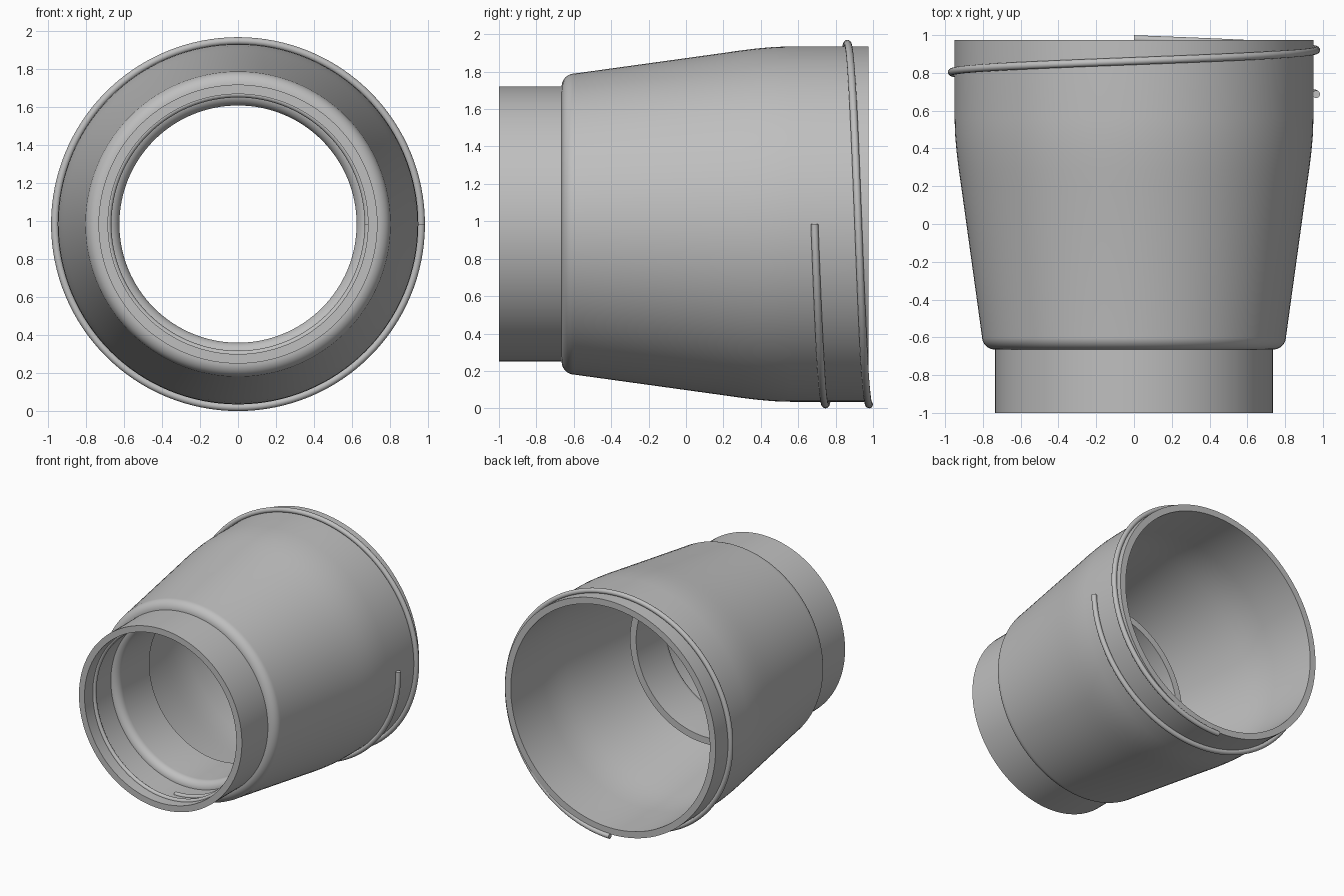
import bpy, bmesh, math
from mathutils import Vector

cube = bpy.data.objects.get("Cube")
if cube:
    bpy.data.objects.remove(cube, do_unlink=True)

AXIS_Z = 0.985
STEPS = 128

grey = bpy.data.materials.new("plain grey")
grey.use_nodes = True
colour = (0.52, 0.52, 0.52, 1)
grey.diffuse_color = colour
grey.node_tree.nodes["Principled BSDF"].inputs["Base Color"].default_value = colour


def finish(name, bm):
    bmesh.ops.recalc_face_normals(bm, faces=bm.faces)
    mesh = bpy.data.meshes.new(name)
    bm.to_mesh(mesh)
    bm.free()
    mesh.materials.append(grey)
    obj = bpy.data.objects.new(name, mesh)
    bpy.context.collection.objects.link(obj)
    bpy.ops.object.select_all(action="DESELECT")
    obj.select_set(True)
    bpy.context.view_layer.objects.active = obj
    bpy.ops.object.shade_smooth_by_angle(angle=math.radians(30))
    return obj


def radial(radius, angle, y):
    return Vector((radius * math.cos(angle), y, AXIS_Z + radius * math.sin(angle)))


def skin(bm, rings, closed):
    """Join successive rings of vertices with quads."""
    n = len(rings[0])
    for i in range(len(rings) if closed else len(rings) - 1):
        a, b = rings[i], rings[(i + 1) % len(rings)]
        for j in range(n):
            k = (j + 1) % n
            bm.faces.new((a[j], a[k], b[k], b[j]))


def lathe(name, profile):
    """Turn a closed (radius, y) outline around the long axis."""
    bm = bmesh.new()
    rings = [[bm.verts.new(radial(r, math.tau * i / STEPS, y)) for r, y in profile]
             for i in range(STEPS)]
    skin(bm, rings, True)
    return finish(name, bm)


def thread(name, radius, thickness, y_start, pitch, turns):
    """Round rod wound as a helix, starting at +x and going down first."""
    bm = bmesh.new()
    rings = []
    count = int(STEPS * turns)
    for i in range(count + 1):
        t = turns * i / count
        ring = []
        for j in range(16):
            a = math.tau * j / 16
            ring.append(bm.verts.new(radial(radius + thickness * math.cos(a), -math.tau * t,
                                            y_start + pitch * t + thickness * math.sin(a))))
        rings.append(ring)
    skin(bm, rings, False)
    bm.faces.new(rings[0])
    bm.faces.new(rings[-1])
    return finish(name, bm)


def arc(r, y, radius, start, end, steps=10):
    angles = [math.radians(start + (end - start) * i / steps) for i in range(steps + 1)]
    return [(r + radius * math.cos(a), y + radius * math.sin(a)) for a in angles]


# Flared shell with a rounded shoulder
flare = [(0.915, 0.2), (0.928, 0.29), (0.939, 0.38), (0.947, 0.47), (0.95, 0.56), (0.95, 0.975)]
inside = [(r - 0.052, y) for r, y in reversed(flare)]
lathe("flared_shell", arc(0.735, -0.595, 0.07, -90, 0) + flare + inside
      + [(0.755, -0.6), (0.735, -0.6)])

# Neck with a rounded inner stop that continues as a tube inside the shell
lathe("neck_tube", [(0.735, -1), (0.735, -0.6), (0.68, -0.6), (0.68, -0.25), (0.625, -0.25)]
      + arc(0.685, -0.6, 0.06, 180, 270) + [(0.685, -1)])

# Screw threads
thread("outer_thread", 0.965, 0.02, 0.687, 0.234, 1.25)
thread("inner_thread", 0.685, 0.018, -0.92, 0.09, 1.25)
